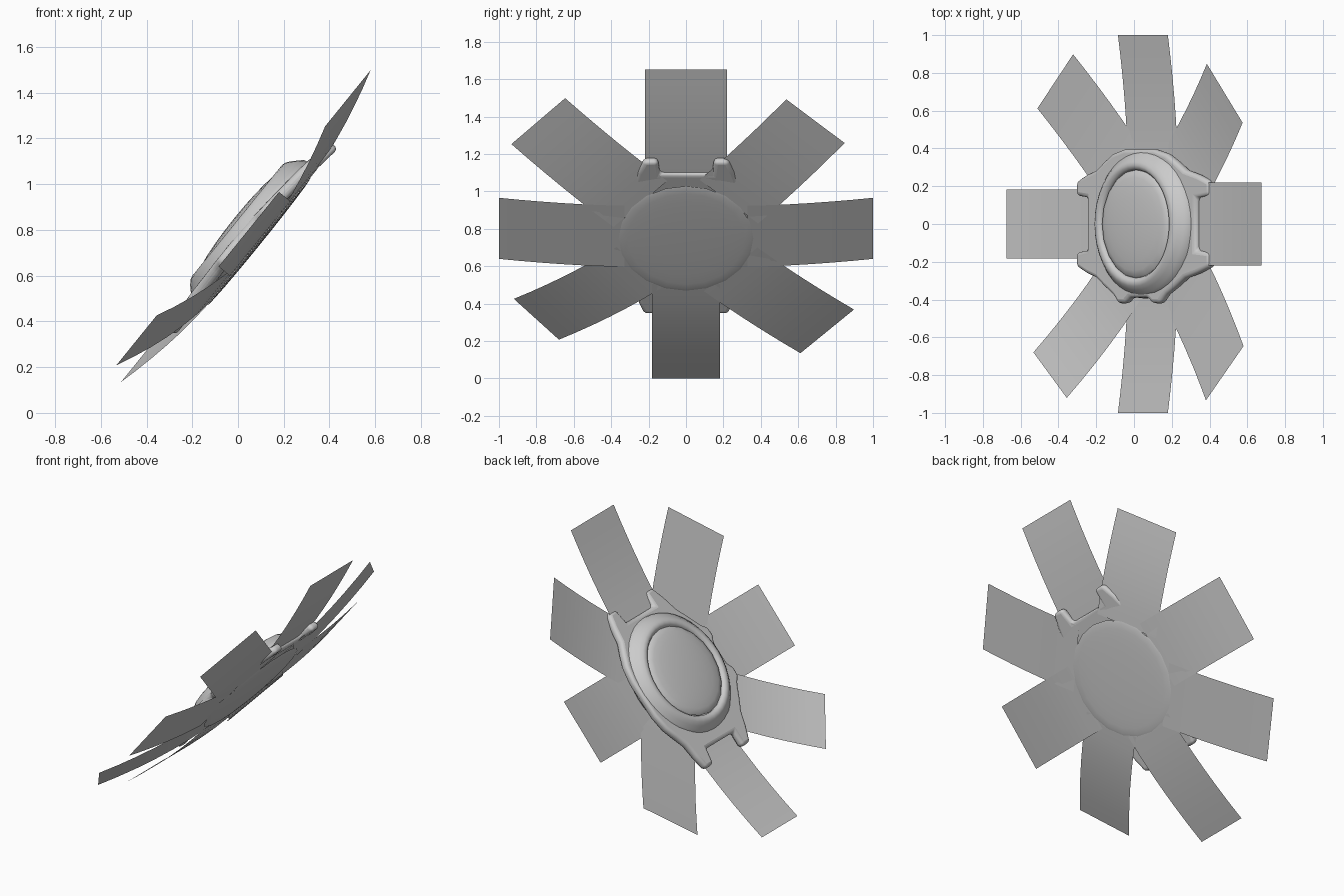
import bpy, bmesh, math
from mathutils import Matrix, Vector

if "Cube" in bpy.data.objects:
    bpy.data.objects.remove(bpy.data.objects["Cube"])

# Tilted working frame: u up the slope, v across, w out of the dial
T = math.radians(51)
C, S = math.cos(T), math.sin(T)
FRAME = Matrix(((C, 0, -S, 0.10), (0, 1, 0, 0), (S, 0, C, 0.76), (0, 0, 0, 1)))


def make(name, verts, faces, angle=40, bevel=0):
    me = bpy.data.meshes.new(name)
    me.from_pydata(verts, [], faces)
    bm = bmesh.new()
    bm.from_mesh(me)
    bmesh.ops.remove_doubles(bm, verts=bm.verts, dist=1e-5)
    bmesh.ops.recalc_face_normals(bm, faces=bm.faces)
    bm.to_mesh(me)
    bm.free()
    ob = bpy.data.objects.new(name, me)
    bpy.context.collection.objects.link(ob)
    ob.matrix_world = FRAME
    if bevel:
        m = ob.modifiers.new("rounding", 'BEVEL')
        m.width, m.segments, m.limit_method = bevel, 4, 'ANGLE'
        m.angle_limit = math.radians(30)
    bpy.ops.object.select_all(action='DESELECT')
    bpy.context.view_layer.objects.active = ob
    ob.select_set(True)
    bpy.ops.object.shade_smooth_by_angle(angle=math.radians(angle))
    return ob


def lathe(name, profile, n, shift=0.0):
    # spin a (radius, w) profile; zero radius ends close into a point
    k = len(profile)
    verts = [(r * math.cos(a) + shift, r * math.sin(a), w)
             for a in (2 * math.pi * i / n for i in range(n)) for r, w in profile]
    faces = [(i * k + j, (i + 1) % n * k + j, (i + 1) % n * k + j + 1, i * k + j + 1)
             for i in range(n) for j in range(k - 1)]
    closed = profile[-1][0] == 0
    if closed:
        faces = [f for f in faces if f[3] % k != k - 1]
        faces += [(i * k + k - 2, (i + 1) % n * k + k - 2, k - 1) for i in range(n)]
    return make(name, verts, faces)


def dome(radius, rim, centre):
    return [(radius * math.cos(t), rim + (centre - rim) * math.sin(t))
            for t in (math.pi / 2 * i / 6 for i in range(6))] + [(0, centre)]


def petal(name, tip, width, rise, start=0.33, base=0.0):
    # curved single-sheet strip running outward
    tip = Vector(tip)
    length, d = tip.length, tip.normalized()
    side = Vector((-d.y, d.x)) * width / 2
    verts, faces, n = [], [], 6
    for i in range(n + 1):
        r = start + (length - start) * i / n
        w = base + (rise - base) * max(0, (r - 0.28) / (length - 0.28)) ** 1.7
        for s in (-1, 1):
            p = d * r + side * s
            verts.append((p.x, p.y, w))
        if i:
            faces.append((2 * i - 2, 2 * i - 1, 2 * i + 1, 2 * i))
    return make(name, verts, faces)


# Petals
petal("petal_top", (1.055, 0), 0.44, 0.114, 0.42, 0.02)
petal("petal_bottom", (-1.079, 0), 0.365, 0.123)
petal("petal_back", (0, 1.0), 0.42, 0.068)
petal("petal_front", (0, -1.0), 0.42, 0.068)
petal("petal_top_back", (0.718, 0.692), 0.433, 0.092)
petal("petal_top_front", (0.718, -0.79), 0.427, 0.092)
petal("petal_bottom_back", (-0.72, 0.755), 0.415, 0.082)
petal("petal_bottom_front", (-0.687, -0.80), 0.37, 0.144)

# Case body with four lugs and two crown guards
lug = [(0.44, 0.14), (0.54, 0.15), (0.54, 0.225), (0.45, 0.26), (0.36, 0.285),
       (0.29, 0.33), (0.22, 0.37), (0.12, 0.395)]
guard = [(0.2, -0.385), (0.17, -0.42), (0.11, -0.42), (0.07, -0.39)]
outline = lug + [(-u, v) for u, v in reversed(lug)]
outline += [(-u, -v) for u, v in lug[:-1]]
outline += [(-u, v) for u, v in guard] + guard[::-1]
outline += [(u, -v) for u, v in reversed(lug[:-1])]
n = len(outline)


def level(u, top):
    # lugs drop towards their ends, whole case leans slightly forward
    q = (u / 0.54) ** 2
    return 0.035 - 0.035 * u - 0.03 * q + top * (0.055 - 0.005 * q)


verts = [(u - 0.02, v, level(u, t)) for t in (0, 1) for u, v in outline]
faces = [tuple(range(n)), tuple(range(n, 2 * n))]
faces += [(i, (i + 1) % n, (i + 1) % n + n, i + n) for i in range(n)]
make("case_body", verts, faces, 50, 0.022)

# Rounded bezel
lathe("bezel", [(0.285, 0.085), (0.285, 0.112), (0.295, 0.126), (0.312, 0.132), (0.33, 0.127),
                (0.35, 0.112), (0.37, 0.092), (0.39, 0.072), (0.395, 0.05), (0.375, 0.02)], 40, -0.003)

# Glass and back cover
lathe("glass", dome(0.287, 0.112, 0.148), 20)
lathe("back_cover", dome(0.36, 0.0, -0.012), 20, -0.014)
